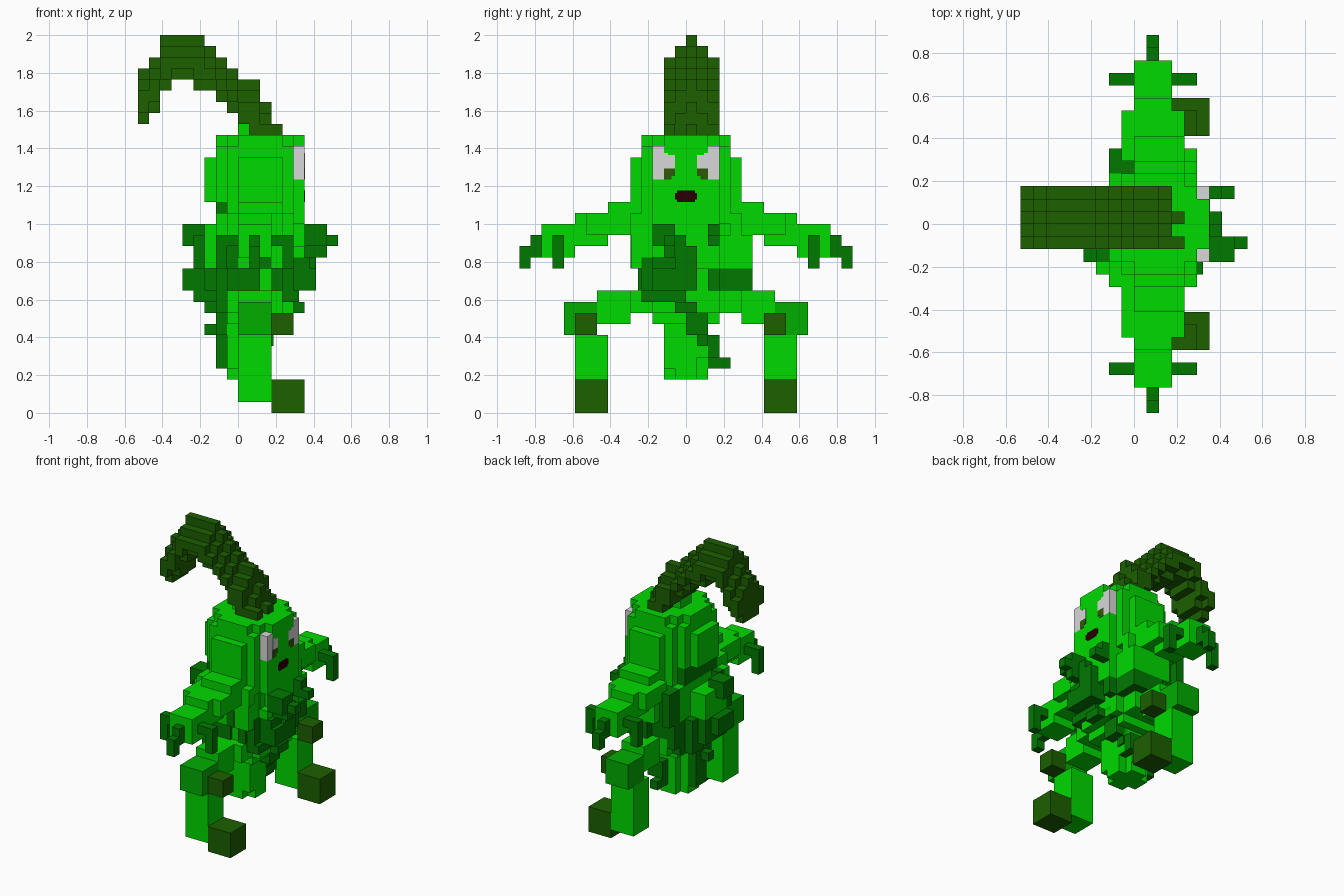
import bpy, bmesh
from mathutils import Matrix, Vector

cube = bpy.data.objects.get("Cube")
if cube:
    bpy.data.objects.remove(cube, do_unlink=True)

U = 1 / 17  # size of one block


def lin(c):
    c /= 255
    return c / 12.92 if c <= 0.04045 else ((c + 0.055) / 1.055) ** 2.4


def material(name, r, g, b):
    col = (lin(r), lin(g), lin(b), 1)
    m = bpy.data.materials.new(name)
    m.diffuse_color = col
    m.use_nodes = True
    m.node_tree.nodes["Principled BSDF"].inputs["Base Color"].default_value = col
    return m


GREEN = material("bright_green", 0, 218, 0)
MID = material("medium_green", 0, 174, 0)
LEAF = material("leaf_green", 0, 122, 0)
DARK = material("dark_olive_green", 28, 96, 0)
GREY = material("eye_grey", 216, 216, 216)
PUPIL = material("pupil_olive", 46, 88, 8)
MAROON = material("mouth_maroon", 40, 0, 4)


def part(name, mat, boxes, flip=False):
    """One object from boxes (x0, y0, z0, x1, y1, z1) in block units."""
    bm = bmesh.new()
    for x0, y0, z0, x1, y1, z1 in boxes:
        if flip:
            y0, y1 = -y1, -y0
        size = Vector((x1 - x0, y1 - y0, z1 - z0)) * U
        mid = Vector((x0 + x1, y0 + y1, z0 + z1)) * U / 2
        bmesh.ops.create_cube(bm, size=1, matrix=Matrix.Translation(mid) @ Matrix.Diagonal(size).to_4x4())
    me = bpy.data.meshes.new(name)
    bm.to_mesh(me)
    bm.free()
    me.materials.append(mat)
    ob = bpy.data.objects.new(name, me)
    bpy.context.scene.collection.objects.link(ob)


# Head: stepped block with side plates, back plate and face plate
part("head", GREEN, [
    (-2, -2, 19, 5, 2, 25), (-2, -3, 19, 5, 3, 24), (-1, -3, 24, 5, 3, 25),
    (-1, -4, 17, 5, 4, 24), (0, -4, 24, 4, 4, 25), (0, -5, 18, 4, 5, 23),
    (-3, -2, 19, -1, 2, 23), (5, -2, 17, 6, 2, 25), (5, -3, 17, 6, 3, 21),
    (0, -1, 25, 1, 1, 26)])

# Curved crest: one ridged slice per column, as (bottom, top)
columns = [(26, 31), (27, 32), (29, 34), (30, 34), (30, 34), (29, 34), (29, 33),
           (28, 32), (27, 31), (26, 30), (25, 30), (25, 28)]
crest = []
for i, (lo, hi) in enumerate(columns):
    x = i - 9
    rim = lo + (1 if i < 9 else 0)  # outer strips hang one block higher
    crest += [(x, 0, lo, x + 1, 1, hi), (x, -1, lo, x + 1, 2, hi - 1),
              (x, -2, rim, x + 1, 3, hi - 2)]
crest += [(3, 0, 25, 4, 1, 26), (3, -2, 25, 4, -1, 26)]
part("crest", DARK, crest)

# Face
T = 6.04
for side, flip in (("front", True), ("back", False)):
    part(f"eye_{side}", GREY, [(5, 2, 21, 6, 3, 24), (6, 1.6, 22.8, T, 2, 23.4),
                               (6, 1, 22, T, 2, 22.8), (6, 1, 22.8, T, 1.6, 23.2)], flip)
    part(f"pupil_{side}", PUPIL, [(6, 1, 21.3, T, 2, 22), (6, 1.3, 21, T, 2, 21.3)], flip)
part("mouth", MAROON, [(6, -1, 19.2, T, 1, 19.8), (6, -.8, 19, T, .8, 20)])

# Torso, hips and tapering tail
part("torso", GREEN, [
    (-1, -3, 9, 5, 3, 18), (-2, -3, 9, 0, 3, 17), (-1, -4, 10, 4, 4, 18),
    (0, -4.96, 13, 4.9, -3, 17), (0, 3, 13, 5, 6, 16), (-2, 2, 13, 0, 4, 17),
    (-4, -2, 13, -1, 2, 16), (-3, -4, 13, -1, -3, 17), (-2, -5, 15, 0, -3, 18),
    (5, -2, 15, 6, 3, 17), (5, 1, 13, 6, 3, 15), (5, -3, 14, 6, -1, 15)])
part("hips", GREEN, [(-1, -5, 9, 4, 5, 11), (-1, -3, 8, 4, 3, 10)])
part("tail", GREEN, [(-1, -2, 4, 3, 1, 9), (0, -2, 3, 2, 2, 9), (-1, -1, 3, 3, 1, 9),
                     (0, -1, 5, 3, 2, 9)])

# Vine wound round the front of the body
part("vine_front", LEAF, [
    (6, -3, 16, 7, -2, 17), (6, -3, 15, 8, -1, 17), (6, -2, 14, 8, -1, 15),
    (8, -2, 15, 9, -1, 16), (6, -1, 14, 7, 0, 16), (6, 2, 15, 8, 3, 16),
    (6, 2, 16, 7, 3, 17), (6, -1, 13, 7, 1, 15), (4, -4, 13, 5, -3, 14),
    (5, -3, 13, 6.5, 1, 14), (5, -3, 11, 7, -1, 13), (5, -1, 11, 7, 1, 14),
    (4, -4, 11, 5, -3, 13), (4, 2, 11, 5, 6, 13), (5, 2, 11, 6, 3, 13),
    (4, -4, 10, 5.5, 0, 11), (3, -1, 9, 5, 2, 10), (5, -1, 9, 6, 1, 10),
    (3, 0, 7, 4.2, 2, 9), (2, 1, 6, 3.2, 2, 8), (1, 1, 5, 3, 3, 7), (1, 2, 4, 2, 4, 5)])

# Vine clump on the back
part("vine_back", LEAF, [
    (-2, -3, 17, -1, 3, 19), (-5, -2, 15, -3, 0, 17), (-4, -2, 12, -3, 2, 13),
    (-3, -3, 14, -2, -2, 17), (-5, -2, 11, -3, 1, 13), (-4, -2, 10, -2, 2, 12),
    (-3, -3, 11, -2, 3, 13), (-2, 2, 12, -1, 5, 13), (-2, 4, 13, -1, 6, 17),
    (-1, 4, 13, 0, 5, 17), (-4, -3, 13, -3, -2, 16), (-3, 1, 9, -1, 3, 11),
    (-2, -2, 7, -1, 1, 10), (-3, -1, 7, -2, 0, 8), (-2, -1, 4, -1, 1, 7)])

# Vine strands over the two flanks
part("vine_flank_front", LEAF, [
    (-2, -4, 10, -1, -3, 13), (-1, -4.3, 11, 2, -3, 13), (3, -4.3, 11, 4, -3, 13),
    (-1, -5, 13, 0, -4, 15), (2, -5, 13, 3, -4, 15), (-2, -4, 9, -1, -3, 10)])
part("vine_flank_back", LEAF, [
    (-2, 3, 10, -1, 5, 12), (-1, 4, 11, 1, 5, 13), (1, 4, 11, 4, 6, 13),
    (-2, 3, 9, -1, 4, 10)])

# Arms, hands, legs and feet, mirrored across y
for side, flip in (("front", True), ("back", False)):
    part(f"arm_{side}", GREEN, [
        (0, 4, 16, 4, 7, 19), (0, 4, 16, 5, 5, 18), (-1, 5, 16, 4, 9, 18),
        (0, 7, 15, 3, 10, 18), (0, 10, 14, 3, 13, 17)], flip)
    part(f"fingers_{side}", LEAF, [
        (1, 13, 14, 2, 14, 16), (1, 14, 13, 2, 15, 15),
        (-1, 11, 15, 0, 12, 16), (-2, 11, 13, -1, 12, 16),
        (3, 11, 15, 4, 12, 16), (4, 11, 13, 5, 12, 16)], flip)
    part(f"thigh_{side}", GREEN, [(0, 4, 9, 3, 5.5, 11), (0, 5, 8, 3, 8, 11)], flip)
    part(f"knee_{side}", MID, [(0, 8, 7, 3, 11, 10)], flip)
    part(f"shin_{side}", GREEN, [(0, 7, 1, 3, 10, 7)], flip)
    part(f"foot_{side}", DARK, [(3, 7, 0, 6, 10, 3)], flip)
    k = 8 if flip else 7
    part(f"knee_pad_{side}", DARK, [(3, k, 7, 5, k + 2, 9)], flip)
